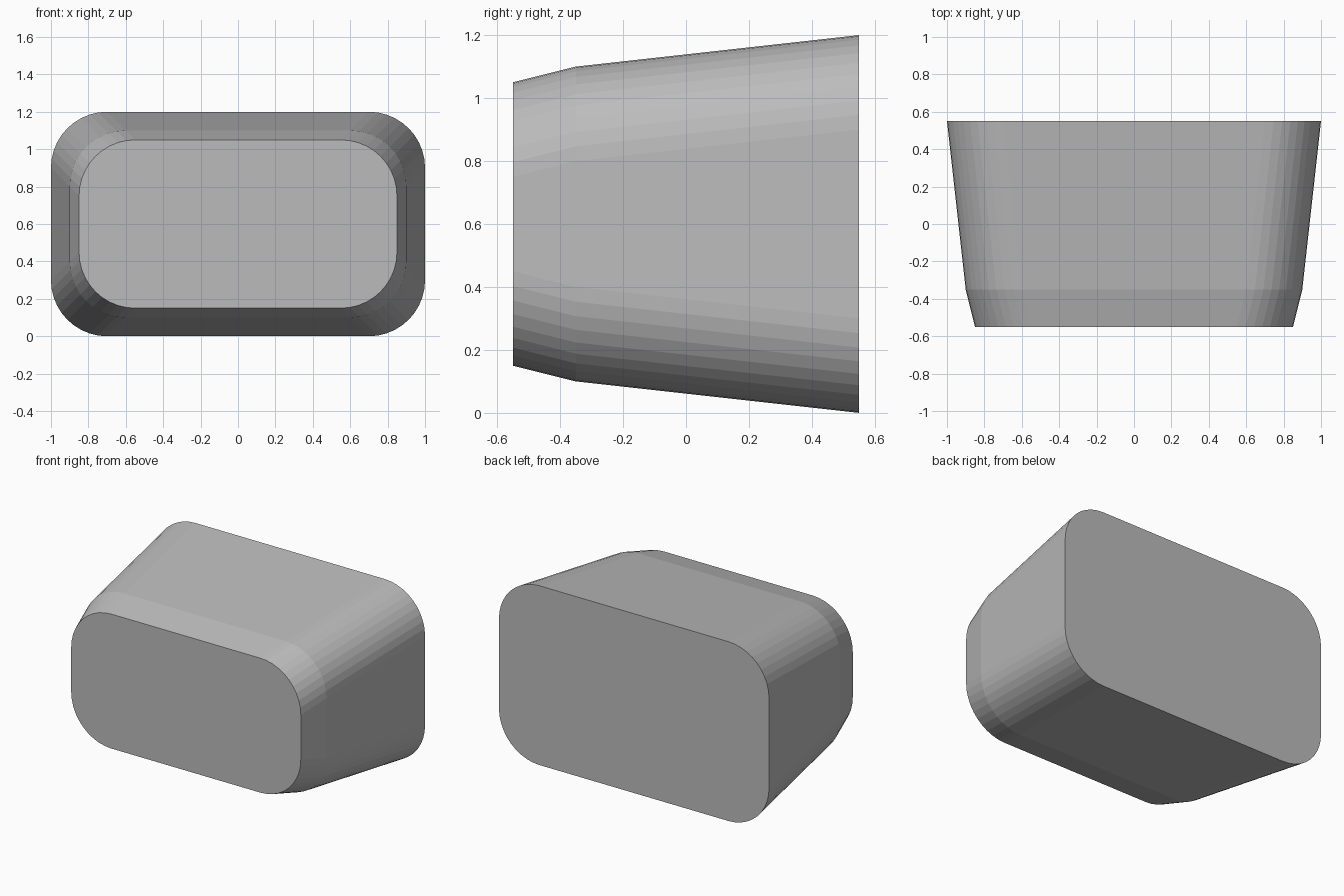
import bpy, bmesh, math

if "Cube" in bpy.data.objects:
    bpy.data.objects.remove(bpy.data.objects["Cube"])

SEGS = 10      # facets per rounded corner
RADIUS = 0.3
CENTRE_Z = 0.6


def rounded_ring(bm, y, half_w, half_h):
    """One rounded-rectangle section of the body at depth y."""
    ring = []
    for q, (sx, sz) in enumerate([(1, 1), (-1, 1), (-1, -1), (1, -1)]):
        for i in range(SEGS + 1):
            a = math.pi / 2 * (q + i / SEGS)
            ring.append(bm.verts.new((sx * (half_w - RADIUS) + RADIUS * math.cos(a), y,
                                      CENTRE_Z + sz * (half_h - RADIUS) + RADIUS * math.sin(a))))
    return ring


# Tapered body: front face, shoulder, back face
bm = bmesh.new()
rings = [rounded_ring(bm, *s) for s in [(-0.55, 0.85, 0.45), (-0.35, 0.9, 0.5), (0.55, 1.0, 0.6)]]
for a, b in zip(rings, rings[1:]):
    for i in range(len(a)):
        j = (i + 1) % len(a)
        bm.faces.new((a[i], a[j], b[j], b[i]))
bm.faces.new(rings[0])
bm.faces.new(rings[-1])
bmesh.ops.recalc_face_normals(bm, faces=bm.faces[:])
mesh = bpy.data.meshes.new("tapered_body")
bm.to_mesh(mesh)
bm.free()
body = bpy.data.objects.new("tapered_body", mesh)
bpy.context.collection.objects.link(body)

# Plain grey
grey = bpy.data.materials.new("grey")
grey.diffuse_color = (0.5, 0.5, 0.5, 1)
grey.use_nodes = True
grey.node_tree.nodes["Principled BSDF"].inputs["Base Color"].default_value = grey.diffuse_color
mesh.materials.append(grey)
